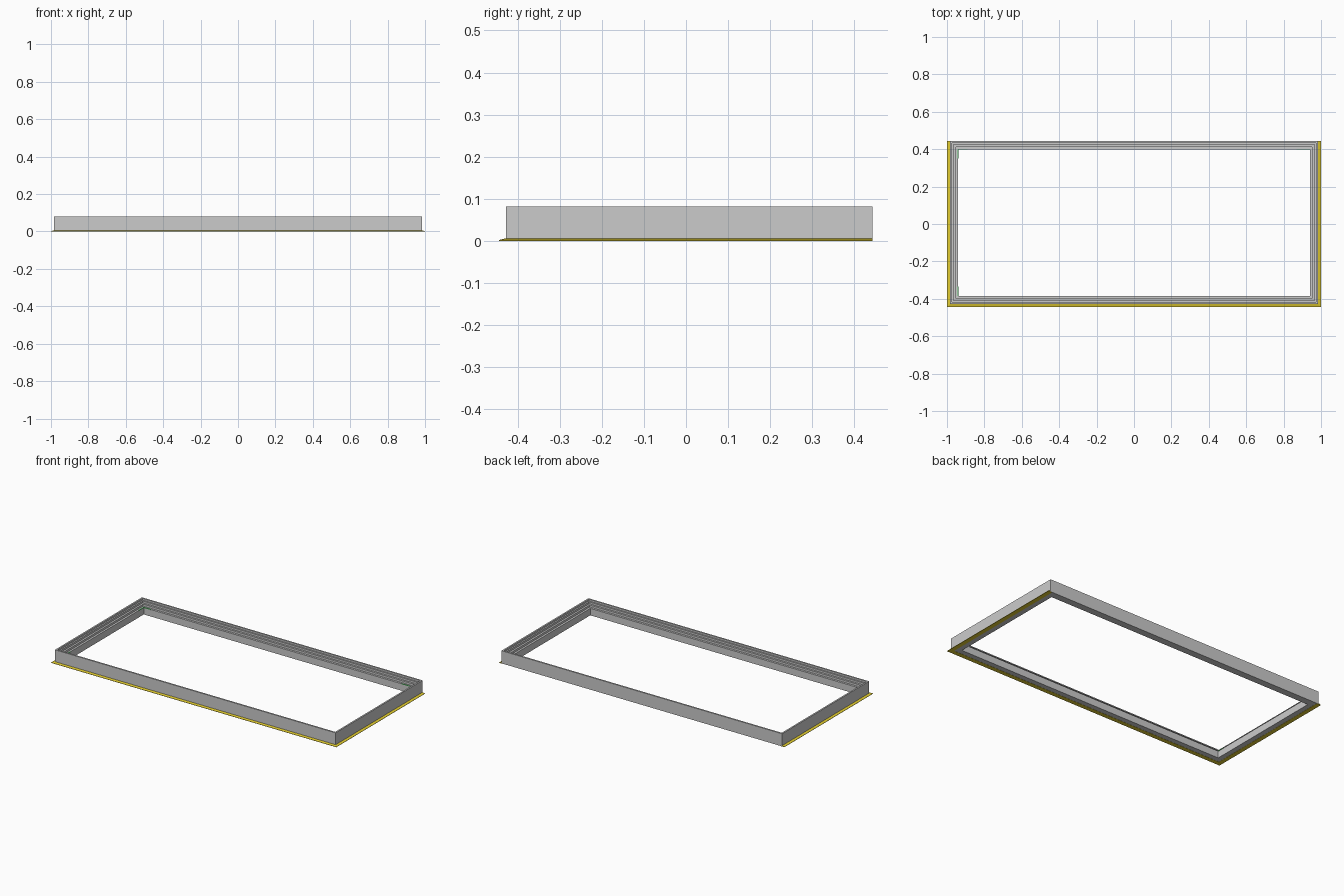
import bpy, bmesh

if "Cube" in bpy.data.objects:
    bpy.data.objects.remove(bpy.data.objects["Cube"])

X, YF, YB = 0.984, -0.428, 0.443   # outer wall limits


def paint(obj, name, colour):
    mat = bpy.data.materials.new(name)
    mat.diffuse_color = colour
    mat.use_nodes = True
    mat.node_tree.nodes["Principled BSDF"].inputs["Base Color"].default_value = mat.diffuse_color
    obj.data.materials.append(mat)


def sweep(name, profile, open_back=False):
    """Sweep (inset, height) points round the rectangle with mitred corners."""
    bm = bmesh.new()
    rings = []
    for d, z in profile:
        back = YB if open_back else YB - d
        pts = [(-X + d, back), (-X + d, YF + d), (X - d, YF + d), (X - d, back)]
        rings.append([bm.verts.new((x, y, z)) for x, y in pts])
    n = len(rings)
    for i in range(n):
        a, b = rings[i], rings[(i + 1) % n]
        for k in range(3 if open_back else 4):
            m = (k + 1) % 4
            bm.faces.new((a[k], a[m], b[m], b[k]))
    if open_back:
        for k in (0, 3):
            bm.faces.new([r[k] for r in rings])
    bmesh.ops.recalc_face_normals(bm, faces=bm.faces[:])
    mesh = bpy.data.meshes.new(name)
    bm.to_mesh(mesh)
    bm.free()
    obj = bpy.data.objects.new(name, mesh)
    bpy.context.collection.objects.link(obj)
    return obj


def box(name, x0, x1, y0, y1, z0, z1):
    bpy.ops.mesh.primitive_cube_add(
        size=1, location=((x0 + x1) / 2, (y0 + y1) / 2, (z0 + z1) / 2))
    obj = bpy.context.object
    obj.name = name
    obj.scale = (abs(x1 - x0), abs(y1 - y0), z1 - z0)
    return obj


# Stepped frame: tall outer wall descending to a low inner lip
sweep("stepped_frame", [
    (0, 0.001), (0, 0.081), (0.010, 0.081), (0.010, 0.070),
    (0.019, 0.070), (0.019, 0.058), (0.031, 0.058), (0.031, 0.045),
    (0.044, 0.045), (0.044, 0.001)])

# Thin tapered flange on the front and both sides
flange = sweep("base_flange", [
    (-0.016, 0), (-0.016, 0.002), (0, 0.006), (0.012, 0.006), (0.012, 0)],
    open_back=True)
paint(flange, "yellow", (0.75, 0.6, 0.03, 1))

# Small green seal strips along the inner lip at the corners
xi, yb, yf = X - 0.044, YB - 0.044, YF + 0.044
seals = [
    box("seal_back_left", -xi, -xi + 0.05, yb - 0.002, yb + 0.003, 0.043, 0.047),
    box("seal_back_right", xi - 0.07, xi, yb - 0.002, yb + 0.003, 0.043, 0.047),
    box("seal_left_back", -xi - 0.003, -xi + 0.002, yb - 0.05, yb, 0.043, 0.047),
    box("seal_left_front", -xi - 0.003, -xi + 0.002, yf, yf + 0.05, 0.043, 0.047),
]
for s in seals:
    paint(s, "green", (0.1, 0.6, 0.15, 1))
